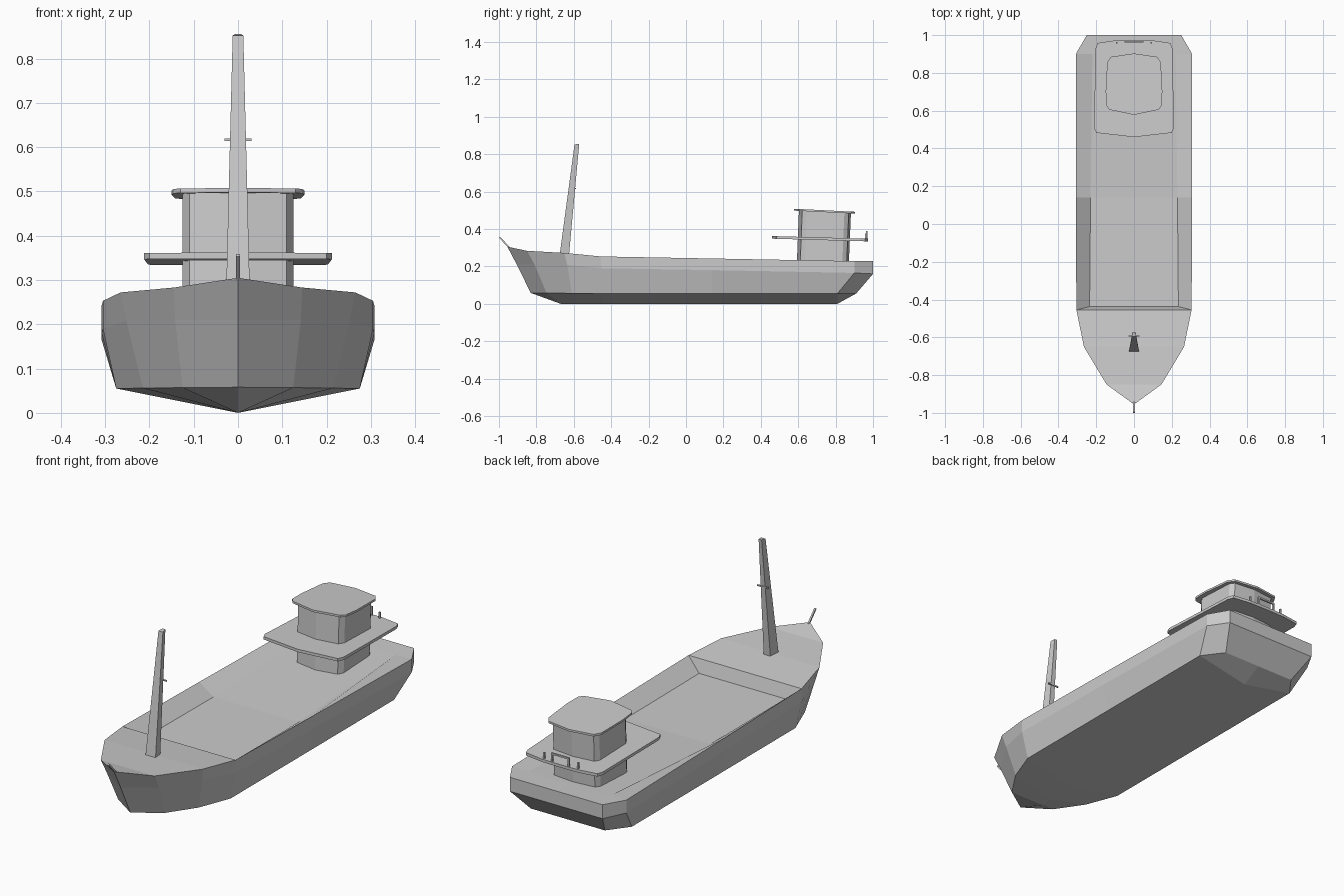
import bpy, bmesh
from mathutils import Vector

if "Cube" in bpy.data.objects:
    bpy.data.objects.remove(bpy.data.objects["Cube"])


def half_mesh(name, polys):
    """Mesh from polygons on the +x side, mirrored across x = 0."""
    bm = bmesh.new()
    for poly in polys:
        pts = []
        for p in poly:
            v = Vector(p)
            if all((v - q).length > 1e-5 for q in pts):
                pts.append(v)
        if len(pts) > 2:
            bm.faces.new([bm.verts.new(p) for p in pts])
    geom = bm.verts[:] + bm.edges[:] + bm.faces[:]
    bmesh.ops.remove_doubles(bm, verts=bm.verts, dist=1e-4)
    geom = bm.verts[:] + bm.edges[:] + bm.faces[:]
    bmesh.ops.mirror(bm, geom=geom, axis='X', merge_dist=1e-4)
    bmesh.ops.recalc_face_normals(bm, faces=bm.faces)
    return finish(name, bm)


def finish(name, bm):
    me = bpy.data.meshes.new(name)
    bm.to_mesh(me)
    bm.free()
    ob = bpy.data.objects.new(name, me)
    bpy.context.collection.objects.link(ob)
    return ob


def loft(name, low, high):
    """Closed solid between two loops with equal point counts."""
    bm = bmesh.new()
    a = [bm.verts.new(p) for p in low]
    b = [bm.verts.new(p) for p in high]
    bm.faces.new(a)
    bm.faces.new(b)
    n = len(a)
    for i in range(n):
        bm.faces.new((a[i], a[(i + 1) % n], b[(i + 1) % n], b[i]))
    bmesh.ops.recalc_face_normals(bm, faces=bm.faces)
    return finish(name, bm)


def full(half):
    """Complete a half outline running from the front centre to the back centre."""
    return half + [(-x, y) for x, y in reversed(half) if x > 1e-6]


def slab(name, half, z_low, z_high, slope=0.0):
    pts = full(half)
    y0 = pts[0][1]
    loft(name, [(x, y, z_low + slope * (y - y0)) for x, y in pts],
         [(x, y, z_high + slope * (y - y0)) for x, y in pts])


def bar(name, p, q, w):
    """Thin square bar between two points."""
    p, q = Vector(p), Vector(q)
    d = (q - p).normalized()
    u = d.cross(Vector((0, 1, 0)) if abs(d.y) < 0.9 else Vector((1, 0, 0))).normalized() * w
    v = d.cross(u).normalized() * w
    ring = (u + v, u - v, -u - v, v - u)
    loft(name, [p + r for r in ring], [q + r for r in ring])


# Hull rows from bow to stern: gunwale, knuckle, chine, keel
gun = [(0, -.955, .305), (.145, -.85, .283), (.265, -.65, .272), (.305, -.455, .253),
       (.308, .14, .242), (.308, .9, .228), (.25, 1, .228)]
knuckle = [(0, -.905, .21), (.142, -.81, .21), (.252, -.635, .208), (.305, -.455, .19),
           (.308, .14, .18), (.308, .9, .165), (.25, 1, .16)]
chine = [(0, -.83, .058), (.125, -.745, .057), (.215, -.61, .056), (.275, -.45, .055),
         (.275, .14, .055), (.275, .81, .055), (.2, .91, .055)]
keel = [(0, -.83, .058), (0, -.67, 0), (0, -.6, 0), (0, -.45, 0),
        (0, .14, 0), (0, .81, 0), (0, .91, .055)]
rows = [gun, knuckle, chine, keel]
polys = []
for a, b in zip(rows, rows[1:]):
    for i in range(len(a) - 1):
        polys.append((a[i], a[i + 1], b[i + 1], b[i]))


def mid(p):
    return (0, p[1], p[2])


# Transom
for a, b in zip(rows[:2], rows[1:3]):
    polys.append((a[-1], mid(a[-1]), mid(b[-1]), b[-1]))

# Foredeck
for i in range(3):
    polys.append((gun[i], gun[i + 1], mid(gun[i + 1]), mid(gun[i])))

# Sunken hold floor with sloping sides, rising to the aft deck
f0, f1, f2 = (.235, -.437, .19), (.23, .14, .19), (.22, .9, .225)
polys += [
    (gun[3], mid(gun[3]), mid(f0), f0),
    (gun[3], gun[4], f1, f0),
    (f0, f1, mid(f1), mid(f0)),
    (gun[4], gun[5], f2, f1),
    (f1, f2, mid(f2), mid(f1)),
    (f2, gun[5], gun[6], mid(gun[6]), mid(f2)),
]
half_mesh("hull", polys)

# Wheelhouse walls, leaning slightly aft
wall = full([(0, .592), (.11, .61), (.125, .635), (.125, .835), (.11, .858), (0, .87)])
loft("wheelhouse", [(x, y, .20) for x, y in wall],
     [(x, y + .012, .506 - .055 * (y - .58)) for x, y in wall])

# Wheelhouse roof and bridge walkway
slab("roof", [(0, .578), (.13, .605), (.145, .625), (.15, .70), (.142, .855),
              (.122, .885), (0, .903)], .498, .508, -.05)
slab("walkway", [(0, .46), (.2, .483), (.212, .51), (.203, .93), (.193, .958),
                 (.1, .972), (0, .974)], .348, .362, -.028)

# Stern rail hoop and posts on the walkway
for s in (-1, 1):
    bar("rail_leg", (s * .045, .966, .34), (s * .045, .966, .388), .004)
    bar("rail_post", (s * .092, .96, .34), (s * .092, .96, .377), .004)
bar("rail_top", (-.049, .966, .386), (.049, .966, .386), .004)

# Tapered raked mast with a small yard
loft("mast", [(-.027, -.675, .265), (.027, -.675, .265), (.018, -.626, .255), (-.018, -.626, .255)],
     [(-.012, -.596, .852), (.012, -.596, .852), (.008, -.571, .855), (-.008, -.571, .855)])
bar("yard", (-.03, -.592, .617), (.03, -.592, .617), .003)

# Bow staff
bar("bow_staff", (0, -.945, .30), (0, -.997, .356), .004)
